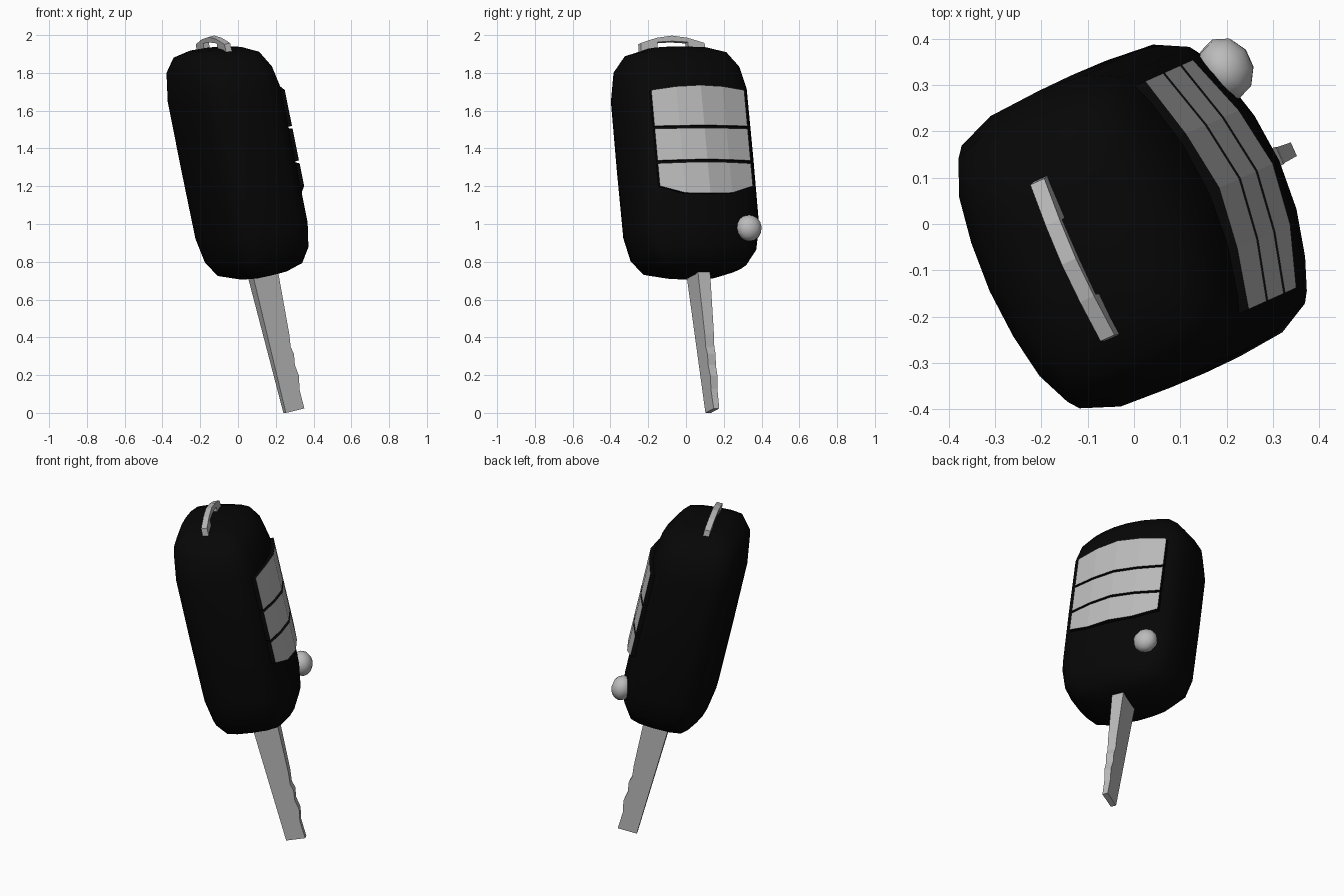
import bpy
import bmesh
import math
from mathutils import Matrix

cube = bpy.data.objects.get("Cube")
if cube:
    bpy.data.objects.remove(cube, do_unlink=True)

# Leaning frame shared by every part: x = button side, y = width, z = length
FRAME = (Matrix.Translation((0.01, 0, 1.33))
         @ Matrix.Rotation(math.radians(24.2), 4, 'Z')
         @ Matrix.Rotation(math.radians(-12.5), 4, 'Y'))


def material(name, rgb, rough):
    mat = bpy.data.materials.new(name)
    mat.use_nodes = True
    mat.diffuse_color = (*rgb, 1)
    node = mat.node_tree.nodes["Principled BSDF"]
    node.inputs["Base Color"].default_value = (*rgb, 1)
    node.inputs["Roughness"].default_value = rough
    return mat


BLACK = material("black plastic", (0.002, 0.002, 0.002), 0.6)
GREY = material("light grey", (0.5, 0.5, 0.5), 0.5)


def finish(name, bm, mats, smooth=None):
    bmesh.ops.recalc_face_normals(bm, faces=bm.faces[:])
    mesh = bpy.data.meshes.new(name)
    bm.to_mesh(mesh)
    bm.free()
    for mat in mats:
        mesh.materials.append(mat)
    obj = bpy.data.objects.new(name, mesh)
    bpy.context.collection.objects.link(obj)
    obj.matrix_world = FRAME
    if smooth:
        bpy.ops.object.select_all(action='DESELECT')
        obj.select_set(True)
        bpy.context.view_layer.objects.active = obj
        bpy.ops.object.shade_smooth_by_angle(angle=math.radians(smooth))
    return obj


def loft(bm, rings):
    """Skin a list of closed rings of points and cap both ends."""
    loops = [[bm.verts.new(p) for p in ring] for ring in rings]
    for a, b in zip(loops, loops[1:]):
        for i in range(len(a)):
            j = (i + 1) % len(a)
            bm.faces.new((a[i], a[j], b[j], b[i]))
    bm.faces.new(loops[0])
    bm.faces.new(loops[-1])


# Fob body: boxy rounded section swept along the length; the top end slopes to the front
half = [(0.25, 0), (0.24, 0.12), (0.212, 0.23), (0.182, 0.305), (0.11, 0.342), (0, 0.352),
        (-0.12, 0.345), (-0.205, 0.312), (-0.24, 0.23), (-0.258, 0.12), (-0.265, 0)]
section = half + [(x, -y) for x, y in half[-2:0:-1]]
end = [(0.62, 0.2), (0.612, 0.45), (0.58, 0.75), (0.5, 0.92), (0.37, 0.995)]
stations = end + [(0, 1)] + [(-z, s) for z, s in end[::-1]]
bm = bmesh.new()
loft(bm, [[(x * s, y * s, z - (0.12 * x * s if z > 0.45 else 0)) for x, y in section]
          for z, s in stations])
finish("fob_body", bm, [BLACK], 60)

# Three buttons: raised curved pads with grey faces and black rims
columns = [(0.22, -0.265), (0.255, -0.135), (0.274, 0), (0.255, 0.135), (0.218, 0.275)]
spans = {
    "top_button": ((0.34, 0.352, 0.355), (0.145, 0.14, 0.138)),
    "middle_button": ((0.13, 0.125, 0.122), (-0.042, -0.045, -0.046)),
    "bottom_button": ((-0.058, -0.06, -0.062), (-0.18, -0.225, -0.23)),
}
for name, (upper, lower) in spans.items():
    bm = bmesh.new()
    rings = []
    for i, (x, y) in enumerate(columns):
        k = min(i, 4 - i)
        rings.append([(x, y, upper[k]), (x, y, lower[k]),
                      (x - 0.06, y, lower[k]), (x - 0.06, y, upper[k])])
    loft(bm, rings)
    bmesh.ops.recalc_face_normals(bm, faces=bm.faces[:])
    for face in bm.faces:
        face.material_index = 1 if face.normal.x > 0.8 else 0
    finish(name, bm, [BLACK, GREY])

# Key blade: notched outline, thinning toward the tip
front_edge = [(0.08, -0.55), (0.075, -0.95), (0.069, -1.02), (0.08, -1.06), (0.073, -1.12),
              (0.085, -1.18), (0.073, -1.25), (0.076, -1.3), (0.08, -1.356)]
outline = front_edge + [(-0.03, -1.356), (-0.07, -0.55)]
bm = bmesh.new()
loft(bm, [[(x, side * (0.037 + 0.026 * (z + 0.55)) + 0.01, z) for x, z in outline]
          for side in (-1, 1)])
finish("key_blade", bm, [GREY])

# Key ring loop: flat arch with an open window
outer = [(0.192, 0.55), (0.185, 0.645), (0.09, 0.673), (0, 0.685)]
inner = [(0, 0.655), (0.088, 0.65), (0.095, 0.55)]
arch = outer + [(-y, z) for y, z in outer[-2::-1]] \
    + [(-y, z) for y, z in inner[:0:-1]] + inner
bm = bmesh.new()
loft(bm, [[(x, y - 0.012, z) for y, z in arch] for x in (-0.04, -0.006)])
finish("ring_loop", bm, [GREY])

# Release knob on the lower corner of the button side
bm = bmesh.new()
bmesh.ops.create_uvsphere(bm, u_segments=10, v_segments=8, radius=0.07,
                          matrix=Matrix.Translation((0.225, 0.228, -0.41))
                          @ Matrix.Diagonal((0.85, 1, 1, 1)))
finish("release_knob", bm, [GREY], 60)
